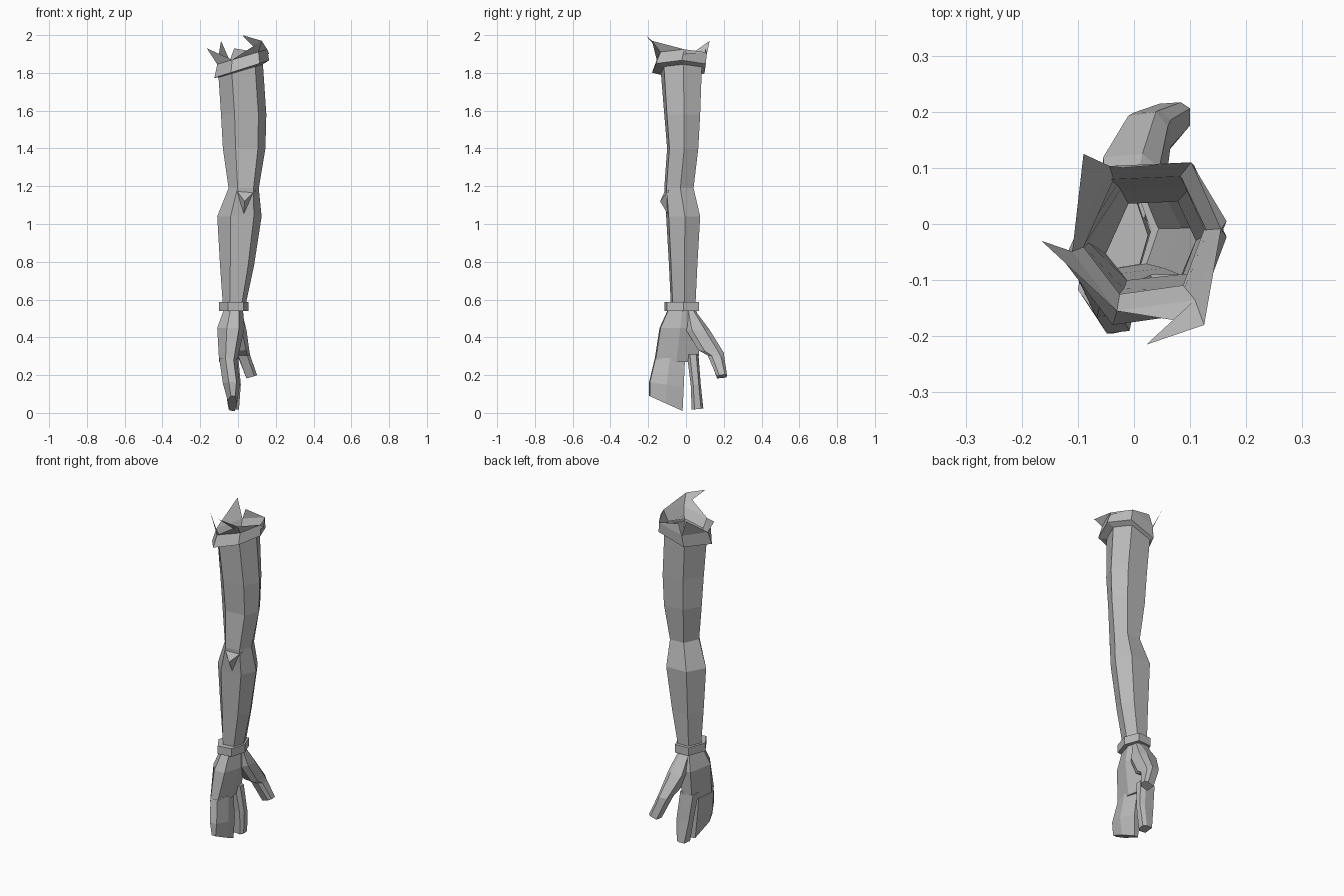
import bpy
import bmesh

default_cube = bpy.data.objects.get("Cube")
if default_cube:
    bpy.data.objects.remove(default_cube, do_unlink=True)

grey = bpy.data.materials.new("plain_grey")
grey.use_nodes = True
grey_value = (0.5, 0.5, 0.5, 1)
grey.diffuse_color = grey_value
grey.node_tree.nodes["Principled BSDF"].inputs["Base Color"].default_value = grey_value

# Unit cross-sections, going round from the -x side through the front
LIMB = [(-1, -.2), (-.4, -1), (.65, -.85), (1, .1), (.6, 1), (-.5, .95)]
HAND = [(-1, -.4), (-.3, -1), (.6, -.95), (1, 0), (.5, 1), (-.6, .95)]
FINGER = [(-1, -.9), (.5, -1), (1, -.5), (1, .6), (.4, 1), (-1, .9)]


def ring(profile, z, left, right, front, back, tilt_x=0, tilt_y=0):
    """Fit a cross-section to its bounds, optionally tilting it."""
    half_x, half_y = (right - left) / 2, (back - front) / 2
    mid_x, mid_y = (left + right) / 2, (front + back) / 2
    return [(mid_x + u * half_x,
             mid_y + v * half_y,
             z + tilt_x * u * half_x + tilt_y * v * half_y) for u, v in profile]


def finish(name, bm, recalculate=True):
    """Turn a bmesh into a flat-shaded object with the grey material."""
    if recalculate:
        bmesh.ops.recalc_face_normals(bm, faces=bm.faces)
    mesh = bpy.data.meshes.new(name)
    bm.to_mesh(mesh)
    bm.free()
    mesh.materials.append(grey)
    part = bpy.data.objects.new(name, mesh)
    bpy.context.scene.collection.objects.link(part)
    return part


def loft(name, profile, sections, cap_start=False, cap_end=False, closed=False):
    """Skin a row of cross-sections with quads."""
    bm = bmesh.new()
    loops = [[bm.verts.new(point) for point in ring(profile, *section)]
             for section in sections]
    pairs = list(zip(loops, loops[1:]))
    if closed:
        pairs.append((loops[-1], loops[0]))
    count = len(profile)
    for lower, upper in pairs:
        for i in range(count):
            j = (i + 1) % count
            bm.faces.new((lower[i], lower[j], upper[j], upper[i]))
    if cap_start:
        bm.faces.new(loops[0][::-1])
    if cap_end:
        bm.faces.new(loops[-1])
    return finish(name, bm)


def triangles(name, corners):
    """Build loose triangles from corner points."""
    bm = bmesh.new()
    for triple in corners:
        bm.faces.new([bm.verts.new(point) for point in triple])
    return finish(name, bm, recalculate=False)


# Hollow arm, open at the shoulder
loft("arm", LIMB, [
    (.57, -.08, .04, -.08, .05),
    (.78, -.095, .085, -.09, .06),
    (1.04, -.11, .125, -.105, .075),
    (1.19, -.05, .11, -.115, .04),
    (1.4, -.08, .145, -.1, .065),
    (1.58, -.09, .15, -.115, .075),
    (1.84, -.105, .13, -.135, .085, .3),
])

# Elbow fold: a small wedge on the front
left_fold, right_fold = (-.01, -.11, 1.18), (.095, -.09, 1.18)
fold_peak, fold_foot = (.035, -.137, 1.12), (.03, -.09, 1.04)
triangles("elbow_fold", [
    (left_fold, fold_peak, right_fold),
    (left_fold, fold_foot, fold_peak),
    (fold_peak, fold_foot, right_fold),
])

# Torn sleeve cuff around the shoulder opening
rim = (1.885, -.11, .155, -.155, .11, .3)
loft("sleeve_cuff", LIMB, [
    (1.81, -.1, .13, -.13, .085, .3),
    (1.82, -.125, .165, -.18, .105, .32),
    rim,
    (1.83, -.09, .125, -.125, .085, .3),
])

# Torn points rising from the cuff rim
side, front_a, front_b, outer, back_b, back_a = ring(LIMB, *rim)
front_tip, corner_tip = (.022, -.215, 2), (.125, -.18, 1.97)
side_tip, back_tip = (-.165, -.03, 1.93), (-.09, .125, 1.97)
outer_tip, rear_peak = (.165, .005, 1.9), (-.02, .1, 1.93)
triangles("torn_points", [
    (front_b, corner_tip, front_tip),
    (front_b, outer, corner_tip),
    (front_a, front_b, corner_tip),
    (side, front_a, side_tip),
    (side, back_tip, back_a),
    (back_a, rear_peak, back_b),
    (outer, front_b, outer_tip),
    (outer, outer_tip, back_b),
])

# Wrist band
loft("wrist_band", LIMB, [
    (.54, -.07, .03, -.08, .045),
    (.54, -.1, .055, -.115, .07),
    (.588, -.1, .055, -.115, .07),
    (.588, -.07, .03, -.08, .045),
], closed=True)

# Palm
loft("palm", HAND, [
    (.56, -.07, .025, -.09, .05),
    (.45, -.11, .035, -.14, .08),
    (.27, -.1, -.005, -.168, .065),
], cap_start=True, cap_end=True)

# Three fingers joined into one curved block
loft("joined_fingers", HAND, [
    (.29, -.1, -.005, -.165, -.005),
    (.15, -.08, .01, -.195, -.012, 0, -.15),
    (.05, -.055, -.005, -.195, -.018, 0, -.45),
], cap_start=True, cap_end=True)

# Separate index finger
loft("index_finger", FINGER, [
    (.31, -.09, .0, .005, .066),
    (.15, -.07, .015, .025, .078),
    (.02, -.05, .005, .03, .092, 0, .1),
], cap_start=True, cap_end=True)

# Thumb, swinging out to the back
loft("thumb", FINGER, [
    (.54, -.05, .02, .0, .05),
    (.44, -.055, .045, .0, .125),
    (.325, -.01, .06, .065, .2, 0, -.1),
    (.3, .0, .065, .115, .203, 0, -.1),
    (.193, .045, .1, .162, .217, .3, .1),
], cap_start=True, cap_end=True)
